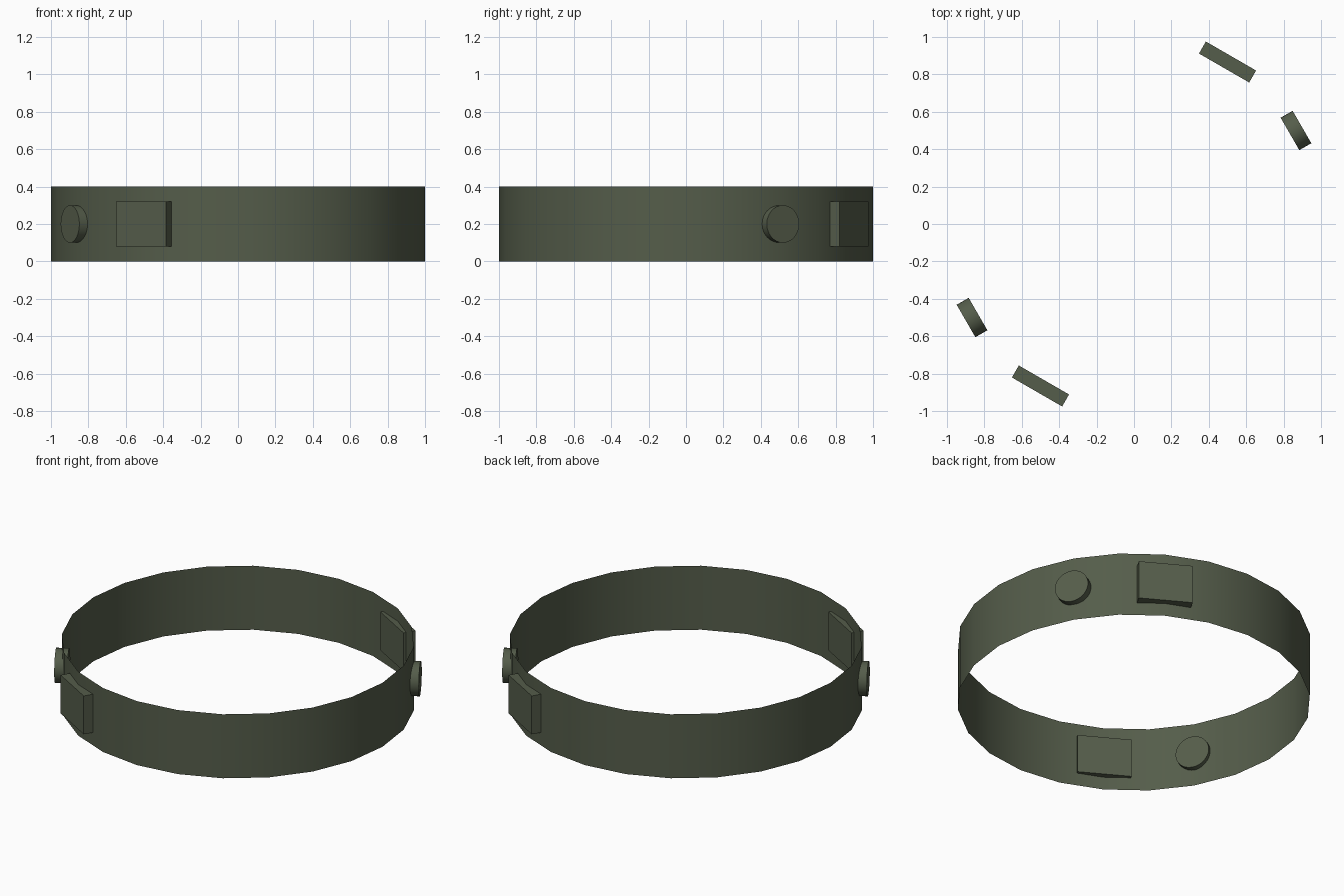
import bpy, math
from mathutils import Matrix

if "Cube" in bpy.data.objects:
    bpy.data.objects.remove(bpy.data.objects["Cube"])

green = bpy.data.materials.new("olive green")
green.diffuse_color = (0.09, 0.109, 0.069, 1)
green.use_nodes = True
green.node_tree.nodes["Principled BSDF"].inputs["Base Color"].default_value = green.diffuse_color


def finish(name):
    ob = bpy.context.object
    ob.name = name
    ob.data.materials.append(green)
    return ob


def place(ob, angle):
    # stand the part on the band, local x pointing outward
    a = math.radians(angle)
    ob.matrix_world = (Matrix.Translation((math.cos(a), math.sin(a), 0.2))
                       @ Matrix.Rotation(a, 4, 'Z'))


# thin open band
bpy.ops.mesh.primitive_cylinder_add(vertices=24, radius=1, depth=0.4,
                                    end_fill_type='NOTHING', location=(0, 0, 0.2))
finish("band")
bpy.ops.object.shade_smooth()

# matching fittings on opposite sides of the band
for side, turn in (("back", 0), ("front", 180)):
    # rectangular plate
    bpy.ops.mesh.primitive_cube_add(size=1)
    plate = finish(side + "_plate")
    plate.data.transform(Matrix.Diagonal((0.074, 0.31, 0.24, 1)))
    place(plate, 60 + turn)

    # round button, axis pointing outward
    bpy.ops.mesh.primitive_cylinder_add(vertices=32, radius=0.1, depth=0.074)
    button = finish(side + "_button")
    button.data.transform(Matrix.Rotation(math.pi / 2, 4, 'Y'))
    bpy.ops.object.shade_smooth_by_angle(angle=math.radians(30))
    place(button, 30 + turn)
